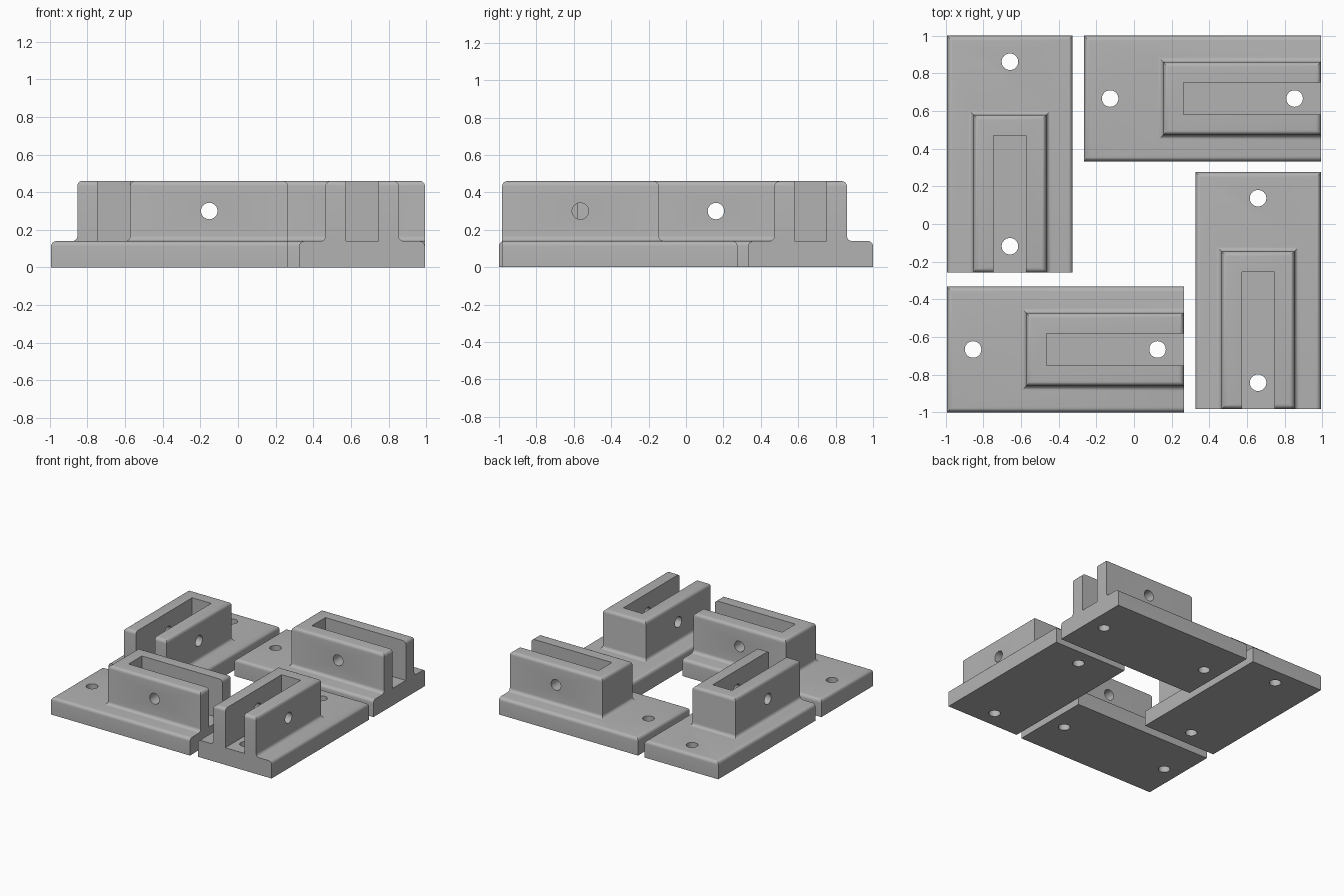
import bpy
import bmesh
from math import sin, cos, pi, radians
from mathutils import Matrix

cube = bpy.data.objects.get("Cube")
if cube:
    bpy.data.objects.remove(cube, do_unlink=True)

# Bracket sizes: u runs from the closed end (0) to the open end (LENGTH)
LENGTH, HALF = 1.258, 0.3335
BASE_H, TOP_H = 0.14, 0.46
BLOCK_U, BLOCK_HALF = 0.42, 0.194
SLOT_U, SLOT_HALF = 0.529, 0.086
HOLE_R, R, STEPS = 0.044, 0.027, 5

grey = bpy.data.materials.new("plain_grey")
grey.use_nodes = True
colour = (0.45, 0.45, 0.45, 1)
grey.diffuse_color = colour
grey.node_tree.nodes["Principled BSDF"].inputs["Base Color"].default_value = colour


def new_object(name, bm):
    mesh = bpy.data.meshes.new(name)
    bmesh.ops.recalc_face_normals(bm, faces=bm.faces)
    bm.to_mesh(mesh)
    bm.free()
    mesh.materials.append(grey)
    obj = bpy.data.objects.new(name, mesh)
    bpy.context.collection.objects.link(obj)
    return obj


def arc():
    return [(sin(i * pi / 2 / STEPS), cos(i * pi / 2 / STEPS)) for i in range(STEPS + 1)]


def bracket_body():
    # Each ring is (closed end u, open end u, half width, height)
    rings = [(0, LENGTH, HALF, 0)]
    for s, c in arc():    # rounded base edge
        d = R * (1 - c)
        rings.append((d, LENGTH, HALF - d, BASE_H - R + R * s))
    for s, c in arc():    # fillet up into the block
        d = R * (1 - s)
        rings.append((BLOCK_U - d, LENGTH, BLOCK_HALF + d, BASE_H + R * (1 - c)))
    flat_rings = len(rings) + 1
    for s, c in arc():    # rounded block top, on all four sides
        d = R * (1 - c)
        rings.append((BLOCK_U + d, LENGTH - d, BLOCK_HALF - d, TOP_H - R + R * s))

    bm = bmesh.new()
    loops = [[bm.verts.new(p) for p in ((b, -h, z), (a, -h, z), (a, h, z), (b, h, z))]
             for a, b, h, z in rings]
    for i, (low, high) in enumerate(zip(loops, loops[1:])):
        sides = 3 if i + 1 < flat_rings else 4
        for k in range(sides):
            n = (k + 1) % 4
            bm.faces.new((low[k], low[n], high[n], high[k]))
    # Flat open end, underside and top
    end = loops[:flat_rings]
    bm.faces.new([q[0] for q in end] + [q[3] for q in reversed(end)])
    bm.faces.new(loops[0])
    bm.faces.new(loops[-1])
    return new_object("bracket_body", bm)


def cylinder_cutter(name, matrix):
    bm = bmesh.new()
    bmesh.ops.create_cone(bm, cap_ends=True, segments=32, radius1=HOLE_R,
                          radius2=HOLE_R, depth=2, matrix=matrix)
    return new_object(name, bm)


def slot_cutter():
    bm = bmesh.new()
    size = (1, 2 * SLOT_HALF, 1)
    centre = (SLOT_U + size[0] / 2, 0, BASE_H + size[2] / 2)
    bmesh.ops.create_cube(bm, size=1, matrix=Matrix.Translation(centre)
                          @ Matrix.Diagonal((*size, 1)))
    return new_object("slot_cutter", bm)


# Cut the slot, two mounting holes and the cross pin hole
body = bracket_body()
cutters = [slot_cutter()]
for u in (0.138, 1.118):
    cutters.append(cylinder_cutter("mounting_hole_cutter", Matrix.Translation((u, 0, 0))))
cutters.append(cylinder_cutter("pin_hole_cutter", Matrix.Translation((0.84, 0, 0.3))
                               @ Matrix.Rotation(radians(90), 4, "X")))
for cutter in cutters:
    cutter.hide_render = True
    mod = body.modifiers.new("cut", "BOOLEAN")
    mod.operation, mod.solver, mod.object = "DIFFERENCE", "EXACT", cutter

bpy.context.view_layer.update()
graph = bpy.context.evaluated_depsgraph_get()
bracket = bpy.data.meshes.new_from_object(body.evaluated_get(graph))
bracket.name = "bracket"
for helper in [body] + cutters:
    bpy.data.objects.remove(helper, do_unlink=True)
bracket.materials.clear()
bracket.materials.append(grey)
for face in bracket.polygons:
    face.material_index = 0
bracket.shade_smooth()
bracket.set_sharp_from_angle(angle=radians(30))

# Four brackets laid out around an open centre
layout = (
    ("front_bracket", -0.993, -0.6665, 0),
    ("back_bracket", -0.265, 0.6665, 0),
    ("right_bracket", -0.659, 1.0, -90),
    ("left_bracket", 0.659, 0.275, -90),
)
for name, x, y, turn in layout:
    obj = bpy.data.objects.new(name, bracket)
    obj.location = (x, y, 0)
    obj.rotation_euler.z = radians(turn)
    bpy.context.collection.objects.link(obj)
